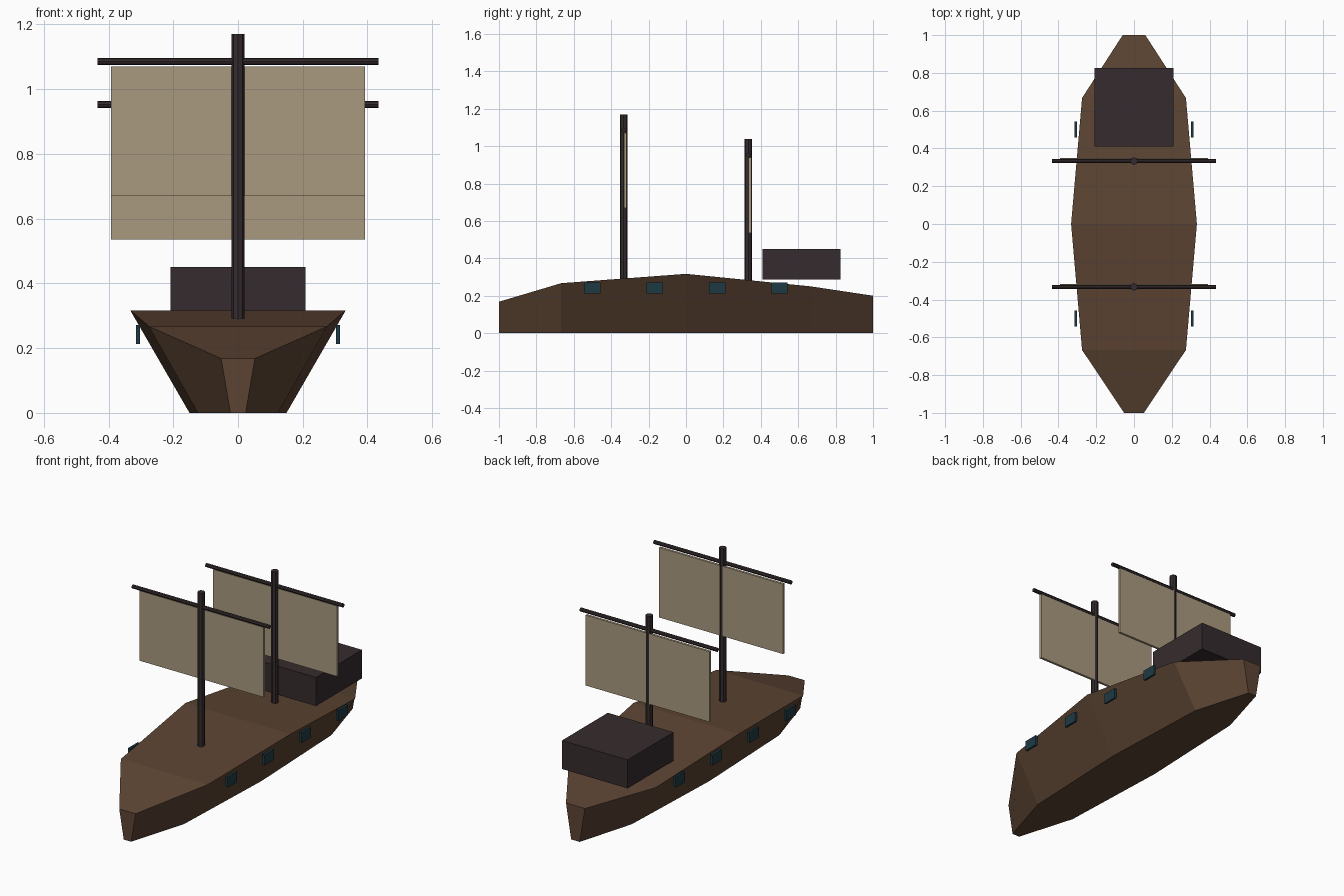
import bpy, bmesh
from math import pi

cube = bpy.data.objects.get("Cube")
if cube:
    bpy.data.objects.remove(cube, do_unlink=True)


def material(name, hex_code):
    rgb = [int(hex_code[i:i + 2], 16) / 255 for i in (0, 2, 4)]
    linear = [c / 12.92 if c <= 0.04045 else ((c + 0.055) / 1.055) ** 2.4 for c in rgb]
    m = bpy.data.materials.new(name)
    m.use_nodes = True
    m.diffuse_color = (*linear, 1)
    m.node_tree.nodes["Principled BSDF"].inputs["Base Color"].default_value = (*linear, 1)
    return m


WOOD = material("brown wood", "5C4433")
DARK = material("dark wood", "352B2D")
CLOTH = material("sail cloth", "A99A7F")
PORT = material("port teal", "1F3A44")


def box(name, x, y, z, mat):
    """Box spanning the given (low, high) ranges."""
    bpy.ops.mesh.primitive_cube_add(size=1, location=[sum(r) / 2 for r in (x, y, z)])
    ob = bpy.context.object
    ob.name = name
    ob.scale = [r[1] - r[0] for r in (x, y, z)]
    ob.data.materials.append(mat)


def pole(name, radius, length, location, rotation=(0, 0, 0)):
    bpy.ops.mesh.primitive_cylinder_add(vertices=8, radius=radius, depth=length,
                                        location=location, rotation=rotation)
    ob = bpy.context.object
    ob.name = name
    ob.data.materials.append(DARK)


# Hull: loft of trapezoid stations (y, deck half width, deck height)
stations = [(-1, 0.052, 0.168), (-0.667, 0.275, 0.267), (0, 0.333, 0.317),
            (0.667, 0.275, 0.25), (1, 0.06, 0.2)]
KEEL_RATIO = 0.45
bm = bmesh.new()
rings = []
for y, w, h in stations:
    k = w * KEEL_RATIO
    rings.append([bm.verts.new(p) for p in
                  ((-k, y, 0), (k, y, 0), (w, y, h), (-w, y, h))])
for a, b in zip(rings, rings[1:]):
    for i in range(4):
        j = (i + 1) % 4
        bm.faces.new((a[i], a[j], b[j], b[i]))
bm.faces.new(rings[0])
bm.faces.new(rings[-1])
bmesh.ops.recalc_face_normals(bm, faces=bm.faces)
mesh = bpy.data.meshes.new("hull")
bm.to_mesh(mesh)
bm.free()
mesh.materials.append(WOOD)
bpy.context.collection.objects.link(bpy.data.objects.new("hull", mesh))

# Stern cabin
box("cabin", (-0.208, 0.208), (0.41, 0.825), (0.288, 0.451), DARK)

# Masts with yards and sails: (name, y, base, top, yard height, sail bottom, sail top)
for name, y, base, top, yard, low, high in (
        ("fore", -0.333, 0.29, 1.17, 1.085, 0.67, 1.07),
        ("main", 0.333, 0.28, 1.037, 0.953, 0.535, 0.938)):
    pole(name + "_mast", 0.02, top - base, (0, y, (base + top) / 2))
    pole(name + "_yard", 0.011, 0.868, (0, y, yard), (0, pi / 2, 0))
    box(name + "_sail", (-0.392, 0.392), (y + 0.002, y + 0.016), (low, high), CLOTH)

# Gun ports along both sides
for side, sign in (("left", 1), ("right", -1)):
    for n, y in enumerate((-0.5, -0.167, 0.167, 0.5)):
        xs = sorted((sign * 0.302, sign * 0.315))
        box(f"{side}_gun_port_{n + 1}", xs, (y - 0.043, y + 0.043), (0.213, 0.272), PORT)
